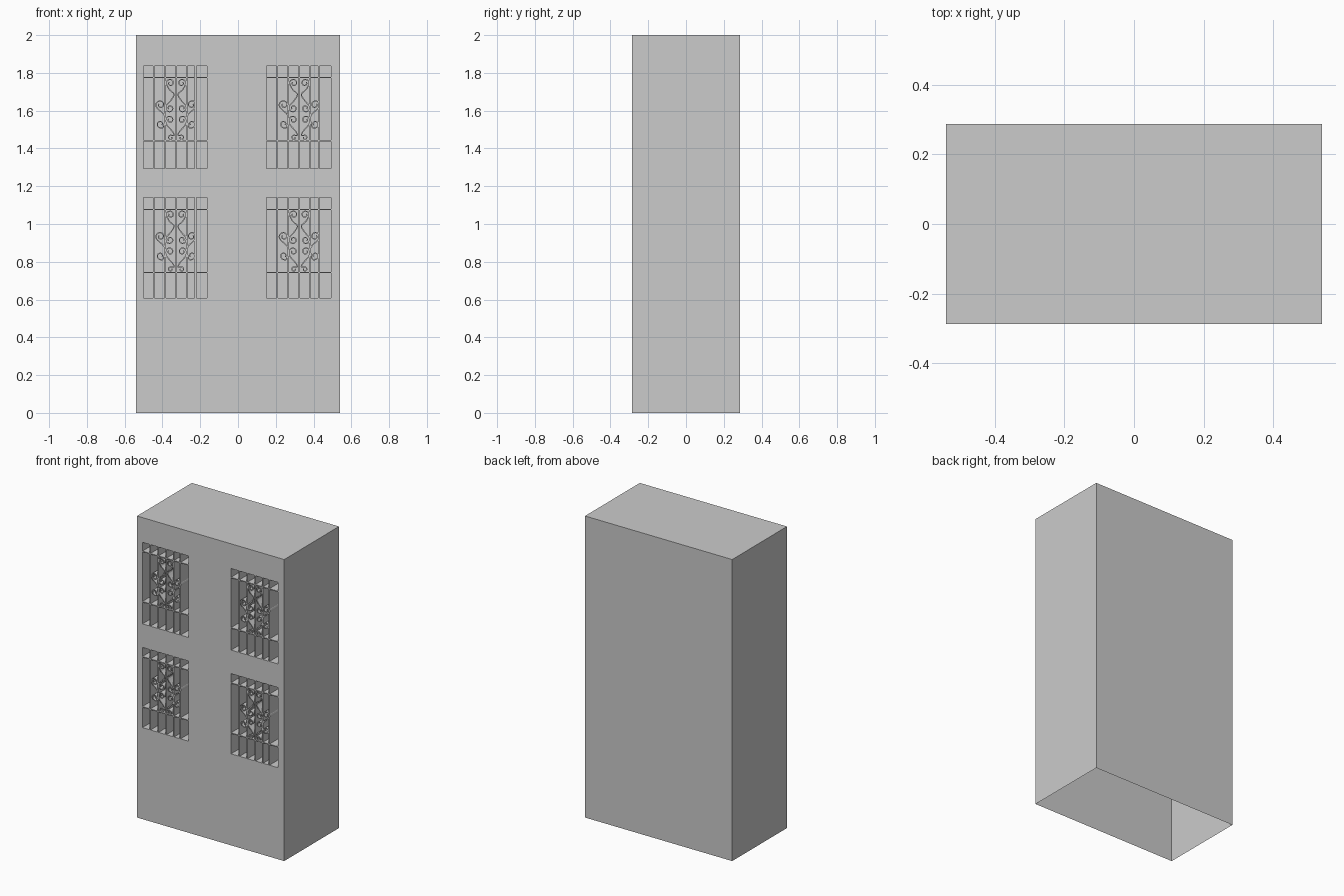
import bpy, bmesh, math
from mathutils import Vector

if "Cube" in bpy.data.objects:
    bpy.data.objects.remove(bpy.data.objects["Cube"])

HX, HY, H = 0.54, 0.287, 2.0
FRONT, DEPTH = -HY, 0.10
WIN_X = [(-0.50, -0.163), (0.15, 0.493)]
WIN_Z = [(0.607, 1.139), (1.295, 1.836)]


def finish(bm, name):
    mesh = bpy.data.meshes.new(name)
    bm.to_mesh(mesh)
    bm.free()
    ob = bpy.data.objects.new(name, mesh)
    bpy.context.collection.objects.link(ob)
    return ob


def quad(bm, *pts):
    bm.faces.new([bm.verts.new(p) for p in pts])


def add_box(bm, x0, x1, z0, z1):
    # bar reaching from the front surface to the back of the recess
    r = bmesh.ops.create_cube(bm, size=1)
    for v in r["verts"]:
        v.co = ((x0 + x1) / 2 + v.co.x * (x1 - x0),
                FRONT + DEPTH / 2 + v.co.y * DEPTH,
                (z0 + z1) / 2 + v.co.z * (z1 - z0))


# Hollow cabinet shell, open underneath
bm = bmesh.new()
quad(bm, (HX, HY, 0), (-HX, HY, 0), (-HX, HY, H), (HX, HY, H))
quad(bm, (-HX, HY, 0), (-HX, -HY, 0), (-HX, -HY, H), (-HX, HY, H))
quad(bm, (HX, -HY, 0), (HX, HY, 0), (HX, HY, H), (HX, -HY, H))
quad(bm, (-HX, -HY, H), (HX, -HY, H), (HX, HY, H), (-HX, HY, H))
# Front wall as a grid with recessed window cells
xs = [-HX] + [x for w in WIN_X for x in w] + [HX]
zs = [0] + [z for w in WIN_Z for z in w] + [H]
f, b = FRONT, FRONT + DEPTH
for i in range(5):
    for j in range(5):
        x0, x1, z0, z1 = xs[i], xs[i + 1], zs[j], zs[j + 1]
        if i % 2 and j % 2:
            quad(bm, (x0, b, z0), (x1, b, z0), (x1, b, z1), (x0, b, z1))
            quad(bm, (x0, f, z0), (x0, b, z0), (x0, b, z1), (x0, f, z1))
            quad(bm, (x1, b, z0), (x1, f, z0), (x1, f, z1), (x1, b, z1))
            quad(bm, (x0, f, z0), (x1, f, z0), (x1, b, z0), (x0, b, z0))
            quad(bm, (x0, b, z1), (x1, b, z1), (x1, f, z1), (x0, f, z1))
        else:
            quad(bm, (x0, f, z0), (x1, f, z0), (x1, f, z1), (x0, f, z1))
bmesh.ops.remove_doubles(bm, verts=bm.verts, dist=1e-5)
bmesh.ops.dissolve_limit(bm, angle_limit=0.01, verts=bm.verts, edges=bm.edges)
finish(bm, "cabinet_shell")


def curl(cx, cz, r, a0, turn):
    # spiral winding inward from angle a0 (degrees)
    n = 9
    out = []
    for k in range(n):
        t = k / (n - 1)
        a = math.radians(a0 + turn * t)
        rr = r * (1 - 0.65 * t)
        out.append((cx + rr * math.cos(a), cz + rr * math.sin(a)))
    return out


def smooth(pts, n=3):
    p = [Vector(q) for q in pts]
    p = [2 * p[0] - p[1]] + p + [2 * p[-1] - p[-2]]
    out = []
    for a, b, c, d in zip(p, p[1:], p[2:], p[3:]):
        for k in range(n):
            t = k / n
            out.append(0.5 * (2 * b + (c - a) * t + (2 * a - 5 * b + 4 * c - d) * t * t
                              + (3 * b - a - 3 * c + d) * t ** 3))
    return out + [p[-2]]


def ribbon(bm, pts, w=0.003):
    rings = []
    for i, p in enumerate(pts):
        t = (pts[min(i + 1, len(pts) - 1)] - pts[max(i - 1, 0)]).normalized()
        n = Vector((-t.y, t.x)) * w
        rings.append([bm.verts.new((q.x, y, q.y)) for q, y in
                      ((p - n, f), (p + n, f), (p + n, b), (p - n, b))])
    for r, s in zip(rings, rings[1:]):
        for k in range(4):
            bm.faces.new((r[k], r[(k + 1) % 4], s[(k + 1) % 4], s[k]))
    bm.faces.new(rings[0])
    bm.faces.new(rings[-1][::-1])


# Scroll strokes of one half, x from the grille centre, z from the lower rail
STROKES = [
    curl(0.030, 0.305, 0.022, 0, 400)[::-1] + [(0.035, 0.270), (0.010, 0.245),
     (0.030, 0.210), (0.053, 0.185)] + curl(0.033, 0.172, 0.022, 0, -400),
    curl(0.033, 0.110, 0.022, 0, 400)[::-1] + [(0.050, 0.085), (0.020, 0.050),
     (0.010, 0.030)] + curl(0.028, 0.016, 0.016, 180, -400)[1:],
    curl(0.083, 0.190, 0.024, 0, 400)[::-1] + [(0.098, 0.170), (0.070, 0.145),
     (0.058, 0.120)] + curl(0.082, 0.088, 0.024, 180, 400)[1:],
    [(0.053, 0.185), (0.060, 0.140), (0.055, 0.110)],
]

# Iron grilles in each window
for ci, (x0, x1) in enumerate(WIN_X):
    for cj, (z0, z1) in enumerate(WIN_Z):
        cx = (-0.328, 0.325)[ci]
        low, top = ((0.744, 1.076), (1.441, 1.775))[cj]
        tag = ("left", "right")[ci] + "_" + ("lower", "upper")[cj]
        bm = bmesh.new()
        for dx in (-0.117, -0.058, 0, 0.056, 0.103):
            add_box(bm, cx + dx - 0.004, cx + dx + 0.004, z0, z1)
        for z in (low, top):
            add_box(bm, x0, x1, z - 0.003, z + 0.003)
        finish(bm, "grille_bars_" + tag)
        bm = bmesh.new()
        for s in (-1, 1):
            for st in STROKES:
                ribbon(bm, smooth([(cx + s * x, low + z) for x, z in st]))
        bmesh.ops.recalc_face_normals(bm, faces=bm.faces)
        finish(bm, "grille_scrolls_" + tag)
